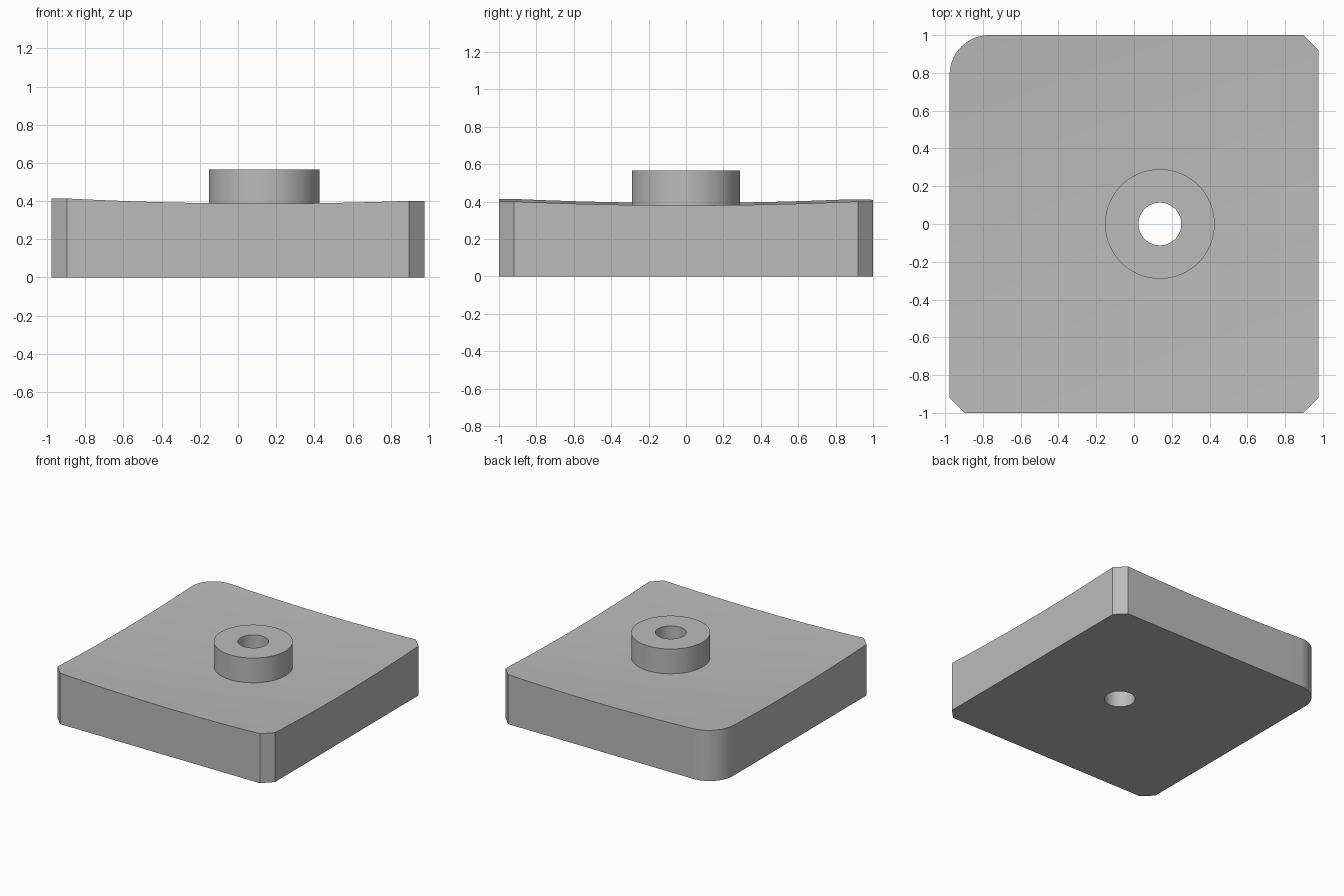
import bpy
import bmesh
from math import cos, sin, pi, radians
from mathutils import Matrix, Vector

cube = bpy.data.objects.get("Cube")
if cube:
    bpy.data.objects.remove(cube)

HALF_X, HALF_Y = 0.976, 1.0
CHAMFER, ROUND = 0.08, 0.21
AXIS_X = 0.137
HOLE_R, BOSS_R, BOSS_TOP = 0.113, 0.29, 0.565
DISH_LOW, DISH_RISE = 0.362, 0.025

grey = bpy.data.materials.new("plain grey")
grey.use_nodes = True
colour = (0.5, 0.5, 0.5, 1)
grey.diffuse_color = colour
grey.node_tree.nodes["Principled BSDF"].inputs["Base Color"].default_value = colour


def make_object(name, bm):
    bmesh.ops.recalc_face_normals(bm, faces=bm.faces)
    mesh = bpy.data.meshes.new(name)
    bm.to_mesh(mesh)
    bm.free()
    mesh.materials.append(grey)
    obj = bpy.data.objects.new(name, mesh)
    bpy.context.collection.objects.link(obj)
    return obj


def dish(r):
    return DISH_LOW + DISH_RISE * r * r


def lathe(name, profile, steps):
    """Spin a closed (radius, height) profile about the boss axis."""
    bm = bmesh.new()
    rings = []
    for i in range(steps):
        a = 2 * pi * i / steps
        rings.append([bm.verts.new((AXIS_X + r * cos(a), r * sin(a), z)) for r, z in profile])
    n = len(profile)
    for i in range(steps):
        a, b = rings[i], rings[(i + 1) % steps]
        for j in range(n):
            k = (j + 1) % n
            bm.faces.new((a[j], b[j], b[k], a[k]))
    return make_object(name, bm)


def prism(name, outline, low, high):
    bm = bmesh.new()
    face = bm.faces.new([bm.verts.new((x, y, low)) for x, y in outline])
    top = bmesh.ops.extrude_face_region(bm, geom=[face])["geom"]
    bmesh.ops.translate(bm, vec=(0, 0, high - low),
                        verts=[v for v in top if isinstance(v, bmesh.types.BMVert)])
    return make_object(name, bm)


# Bored boss rising out of a shallow dished disc
outer = 1.8
profile = [(HOLE_R, 0), (HOLE_R, BOSS_TOP), (BOSS_R, BOSS_TOP)]
profile += [(r, dish(r)) for r in (BOSS_R + (outer - BOSS_R) * i / 16 for i in range(17))]
profile.append((outer, 0))
block = lathe("dished_block_with_boss", profile, 128)

# Plan outline: three chamfered corners and one rounded corner
outline = []
for sx, sy in ((-1, -1), (1, -1), (1, 1)):
    pair = [(sx * HALF_X, sy * (HALF_Y - CHAMFER)), (sx * (HALF_X - CHAMFER), sy * HALF_Y)]
    outline += pair if sx * sy > 0 else pair[::-1]
for i in range(21):
    a = pi / 2 * (1 + i / 20)
    outline.append((ROUND - HALF_X + ROUND * cos(a), HALF_Y - ROUND + ROUND * sin(a)))
trimmer = prism("outline_trimmer", outline, -0.5, 1.0)
trimmer.hide_render = True

# Trim the disc to the outline
trim = block.modifiers.new("trim", "BOOLEAN")
trim.operation = "INTERSECT"
trim.solver = "EXACT"
trim.object = trimmer
bpy.ops.object.select_all(action="DESELECT")
block.select_set(True)
bpy.context.view_layer.objects.active = block
bpy.ops.object.modifier_apply(modifier=trim.name)
bpy.data.objects.remove(trimmer)
bpy.ops.object.shade_smooth_by_angle(angle=radians(30))
